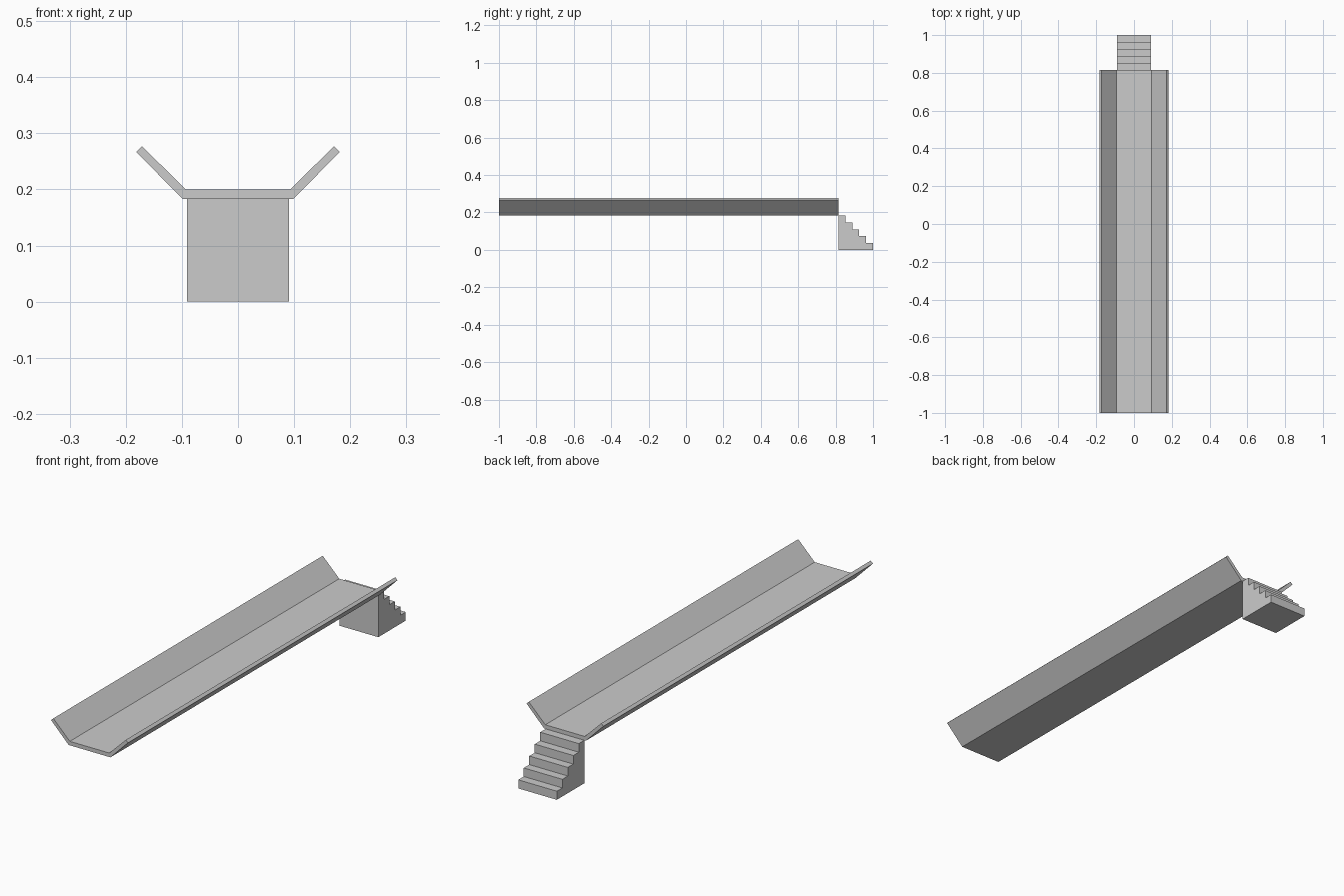
import bpy, bmesh

if "Cube" in bpy.data.objects:
    bpy.data.objects.remove(bpy.data.objects["Cube"])


def extrude_profile(name, points, axis, start, end):
    """Extrude a closed 2D profile: axis 'y' takes (x, z) points, axis 'x' takes (y, z)."""
    bm = bmesh.new()

    def place(p):
        return (p[0], start, p[1]) if axis == 'y' else (start, p[0], p[1])

    face = bm.faces.new([bm.verts.new(place(p)) for p in points])
    moved = bmesh.ops.extrude_face_region(bm, geom=[face], use_keep_orig=True)
    new_verts = [g for g in moved['geom'] if isinstance(g, bmesh.types.BMVert)]
    shift = (0, end - start, 0) if axis == 'y' else (end - start, 0, 0)
    bmesh.ops.translate(bm, verts=new_verts, vec=shift)
    bmesh.ops.recalc_face_normals(bm, faces=bm.faces)
    mesh = bpy.data.meshes.new(name)
    bm.to_mesh(mesh)
    bm.free()
    obj = bpy.data.objects.new(name, mesh)
    bpy.context.collection.objects.link(obj)
    return obj


DECK_END = 0.815     # where the trough meets the stairs
DECK_BOTTOM = 0.183

# Trough: flat floor with 45 degree side walls, right half mirrored to the left
half = [(0.0985, DECK_BOTTOM), (0.1815, 0.267), (0.171, 0.277), (0.093, 0.2)]
trough_profile = half + [(-x, z) for x, z in reversed(half)]
extrude_profile("trough", trough_profile, 'y', -1.0, DECK_END)

# Stairs: solid five-step block going down behind the trough
STEPS = 5
run = (1.0 - DECK_END) / STEPS
rise = DECK_BOTTOM / STEPS
stair_profile = [(DECK_END, 0.0), (1.0, 0.0)]
for i in range(STEPS):
    y = 1.0 - i * run
    z = (i + 1) * rise
    stair_profile += [(y, z), (y - run, z)]
extrude_profile("stairs", stair_profile, 'x', -0.091, 0.091)
